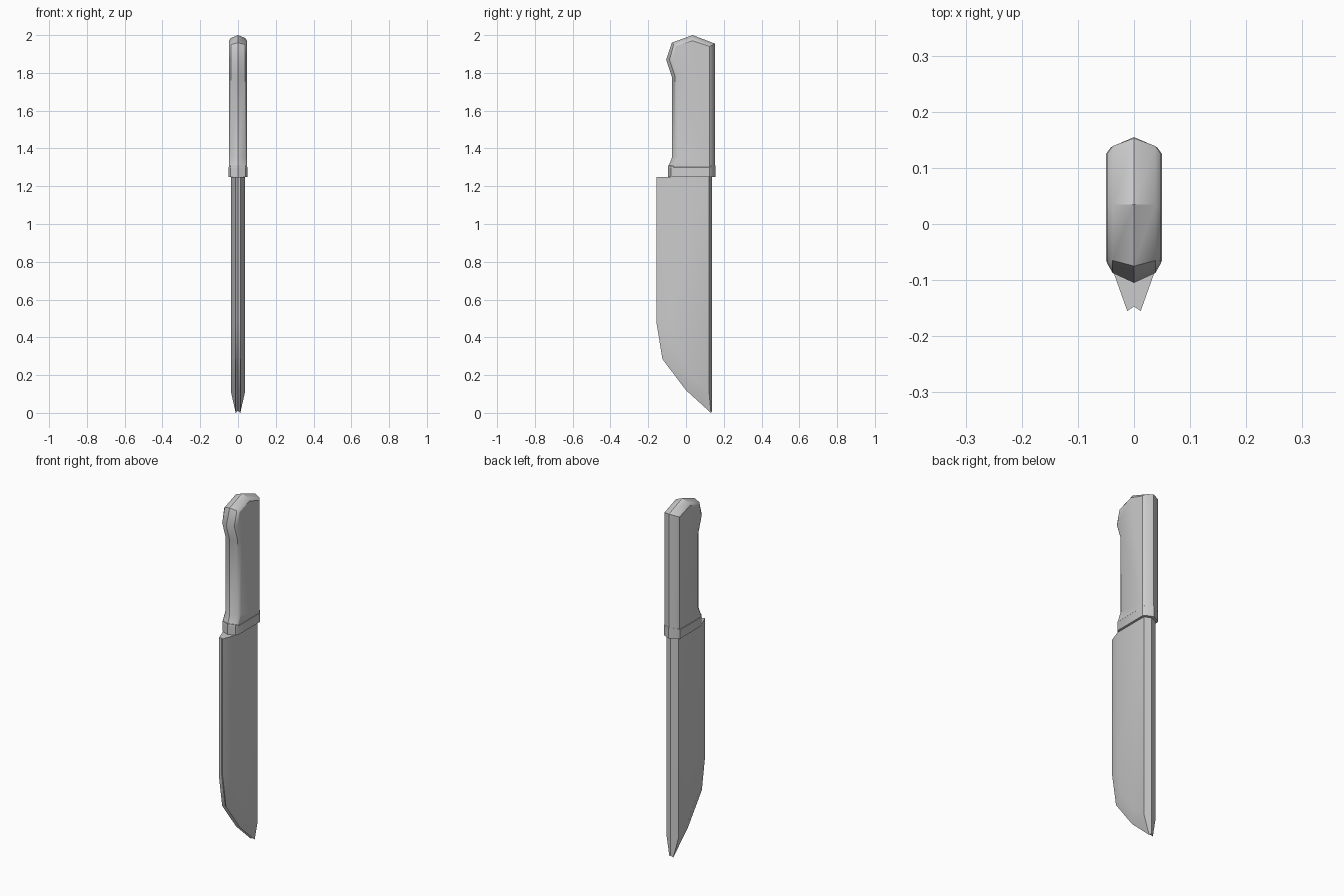
import bpy, bmesh

if "Cube" in bpy.data.objects:
    bpy.data.objects.remove(bpy.data.objects["Cube"])


def loft(name, half_rings, angle=0.6):
    """Bridge (y, z) outlines at growing x, mirrored to both sides, capped at the ends."""
    rings = [(-x, p) for x, p in reversed(half_rings) if x > 0] + half_rings
    bm = bmesh.new()
    loops = [[bm.verts.new((x, y, z)) for y, z in pts] for x, pts in rings]
    n = len(loops[0])
    for a, b in zip(loops, loops[1:]):
        for i in range(n):
            j = (i + 1) % n
            bm.faces.new((a[i], a[j], b[j], b[i]))
    bm.faces.new(loops[0])
    bm.faces.new(loops[-1])
    bmesh.ops.recalc_face_normals(bm, faces=bm.faces)
    mesh = bpy.data.meshes.new(name)
    bm.to_mesh(mesh)
    bm.free()
    obj = bpy.data.objects.new(name, mesh)
    bpy.context.collection.objects.link(obj)
    bpy.ops.object.select_all(action='DESELECT')
    obj.select_set(True)
    bpy.context.view_layer.objects.active = obj
    bpy.ops.object.shade_smooth_by_angle(angle=angle)
    return obj


def blend(a, b, t):
    return [(p[0] + (q[0] - p[0]) * t, p[1] + (q[1] - p[1]) * t) for p, q in zip(a, b)]


# handle grip: ridge outline in the middle, inset outline on the side faces
ridge = [(-0.095, 1.30), (-0.075, 1.35), (-0.075, 1.78), (-0.105, 1.87),
         (-0.075, 1.96), (0.035, 2.0), (0.153, 1.955), (0.153, 1.30)]
side = [(-0.07, 1.30), (-0.04, 1.36), (-0.04, 1.78), (-0.07, 1.87),
        (-0.055, 1.94), (0.035, 1.97), (0.125, 1.94), (0.125, 1.30)]
loft("handle", [(0, ridge), (0.038, blend(ridge, side, 0.5)), (0.048, side)])

# collar between grip and blade
collar_ridge = [(-0.095, 1.25), (-0.095, 1.31), (0.155, 1.31), (0.155, 1.25)]
collar_mid = [(-0.08, 1.25), (-0.08, 1.31), (0.137, 1.31), (0.137, 1.25)]
collar_side = [(-0.065, 1.25), (-0.065, 1.30), (0.125, 1.30), (0.125, 1.25)]
loft("collar", [(0, collar_ridge), (0.041, collar_mid), (0.05, collar_side)])

# blade: thin cutting edge outline bevelled up to the thick flat
edge = [(-0.147, 1.25), (-0.147, 0.475), (-0.117, 0.295), (0.005, 0.128),
        (0.137, 0.01), (0.137, 1.25)]
lip = [(-0.155, 1.25), (-0.155, 0.47), (-0.125, 0.285), (0.0, 0.12),
       (0.132, 0.0), (0.132, 1.25)]
flat = [(-0.085, 1.25), (-0.085, 0.46), (-0.06, 0.31), (0.035, 0.18),
        (0.122, 0.11), (0.122, 1.25)]
loft("blade", [(0, edge), (0.012, lip), (0.037, flat)], 0.5)
